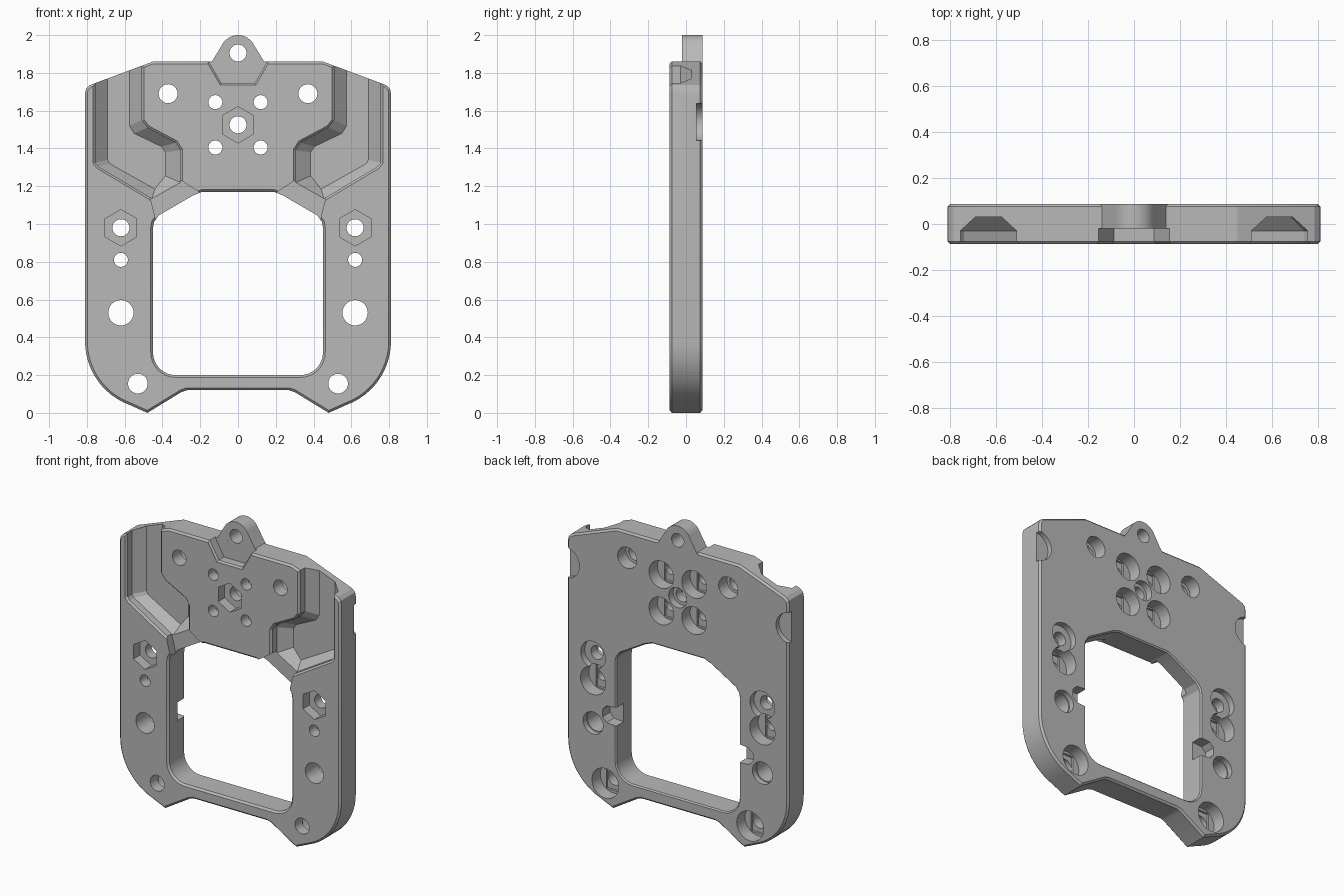
import bpy, bmesh, math
from mathutils import Vector

cube = bpy.data.objects.get("Cube")
if cube:
    bpy.data.objects.remove(cube, do_unlink=True)

FRONT, BACK = -0.087, 0.087
grey = bpy.data.materials.new("plain grey")
grey.use_nodes = True
grey.diffuse_color = (0.48, 0.48, 0.48, 1)
grey.node_tree.nodes["Principled BSDF"].inputs["Base Color"].default_value = (0.48, 0.48, 0.48, 1)


def loft(name, sections):
    """Solid through matching x-z outlines, each at its own y."""
    bm = bmesh.new()
    rings = [[bm.verts.new((x, y, z)) for x, z in pts] for y, pts in sections]
    for a, b in zip(rings, rings[1:]):
        for i in range(len(a)):
            j = (i + 1) % len(a)
            bm.faces.new((a[i], a[j], b[j], b[i]))
    bm.faces.new(rings[0])
    bm.faces.new(rings[-1])
    bmesh.ops.recalc_face_normals(bm, faces=bm.faces)
    mesh = bpy.data.meshes.new(name)
    bm.to_mesh(mesh)
    bm.free()
    mesh.materials.append(grey)
    obj = bpy.data.objects.new(name, mesh)
    bpy.context.collection.objects.link(obj)
    return obj


def both(half):
    """Complete a right-half outline with its mirror image."""
    return half + [(-x, z) for x, z in reversed(half)]


def flip(pts, s):
    return [(x * s, z) for x, z in pts]


def arc(cx, cz, r, a0, a1, n):
    angles = [math.radians(a0 + (a1 - a0) * i / n) for i in range(n + 1)]
    return [(cx + r * math.cos(a), cz + r * math.sin(a)) for a in angles]


def ring(x, z, r, n=40):
    return arc(x, z, r, 90, 450 - 360 / n, n - 1)


def grow(pts, d):
    """Offset a counter-clockwise outline outwards."""
    out = []
    for i, p in enumerate(pts):
        p, a, b = Vector(p), Vector(pts[i - 1]), Vector(pts[(i + 1) % len(pts)])
        u, v = (p - a).normalized(), (b - p).normalized()
        n1, n2 = Vector((u.y, -u.x)), Vector((v.y, -v.x))
        out.append(tuple(p + (n1 + n2) * d / (1 + n1.dot(n2))))
    return out


def apply(mod):
    bpy.context.view_layer.objects.active = plate
    bpy.ops.object.modifier_apply(modifier=mod.name)


def combine(tool, operation="DIFFERENCE"):
    mod = plate.modifiers.new("combine", "BOOLEAN")
    mod.operation, mod.solver, mod.object = operation, "EXACT", tool
    apply(mod)
    bpy.data.objects.remove(tool, do_unlink=True)


def cut(*sections):
    combine(loft("cutter", sections))


# Main plate with chamfered rims
outline = both([(0.27, 0.12), (0.30, 0.11), (0.48, 0.0)]
               + arc(0.45, 0.38, 0.36, -70, 0, 12)
               + [(0.81, 1.69), (0.805, 1.715), (0.785, 1.735), (0.45, 1.86)])
plate = loft("mounting_plate", [(FRONT, outline), (BACK, outline)])
bevel = plate.modifiers.new("rim", "BEVEL")
bevel.width, bevel.segments = 0.012, 1
bevel.limit_method, bevel.angle_limit = "ANGLE", math.radians(70)
apply(bevel)

# Top hanging tab and the recess in front of it
tab = both([(0.15, 1.78), (0.15, 1.845), (0.135, 1.865)]
           + arc(0, 1.905, 0.095, 28, 85, 6))
combine(loft("tab", [(-0.02, tab), (BACK, tab)]), "UNION")
recess = both([(0.088, 1.745), (0.16, 1.87), (0.16, 2.1)])
cut((-0.2, grow(recess, 0.01)), (-0.085, grow(recess, 0.01)), (-0.075, recess), (-0.0201, recess))

# Central window
window = both(arc(0.33, 0.32, 0.12, -90, 0, 8)
              + [(0.45, 0.98), (0.445, 1.01), (0.42, 1.045), (0.24, 1.15), (0.19, 1.17)])
wide = grow(window, 0.012)
cut((-0.2, wide), (FRONT, wide), (FRONT + 0.012, window),
    (BACK - 0.008, window), (BACK, grow(window, 0.008)), (0.2, grow(window, 0.008)))

# Sloped side pockets, channels to the window, rear edge notches
rim = [(0.51, 1.95), (0.51, 1.55), (0.48, 1.51), (0.33, 1.43), (0.305, 1.39),
       (0.305, 1.22), (0.455, 1.135), (0.74, 1.305), (0.755, 1.325), (0.755, 1.95)]
floor = [(0.575, 1.95), (0.575, 1.52), (0.55, 1.48), (0.405, 1.41), (0.385, 1.38),
         (0.385, 1.255), (0.44, 1.185), (0.68, 1.32), (0.69, 1.34), (0.69, 1.95)]
channel = [(0.33, 1.25), (0.2, 1.165), (0.2, 1.08), (0.43, 1.0), (0.465, 1.142)]
latch = [(0.40, 0.55), (0.52, 0.56), (0.55, 0.59), (0.55, 0.64), (0.52, 0.67), (0.40, 0.68)]
for s in (1, -1):
    lip = flip(grow(rim, 0.012), s)
    cut((-0.2, lip), (FRONT, lip), (FRONT + 0.012, flip(rim, s)),
        (-0.03, flip(rim, s)), (0.03, flip(floor, s)))
    cut((-0.2, flip(channel, s)), (-0.03, flip(channel, s)))
    cut((0.01, flip(latch, s)), (0.2, flip(latch, s)))
    cut((0.055, ring(0.82 * s, 1.54, 0.1)), (0.2, ring(0.82 * s, 1.54, 0.1)))

# Holes: x, z, bore radius, rear counterbore radius, counterbore floor
holes = [(0.37, 1.69, 0.05, 0.07, 0.0), (0.12, 1.645, 0.037, 0.09, 0.0),
         (0.12, 1.405, 0.037, 0.09, 0.0), (0.62, 0.98, 0.045, 0.09, 0.045),
         (0.62, 0.81, 0.037, 0.092, 0.0), (0.62, 0.53, 0.067, 0.073, 0.05),
         (0.53, 0.155, 0.052, 0.098, 0.0)]
holes += [(-h[0],) + h[1:] for h in holes]
holes += [(0, 1.525, 0.045, 0.066, 0.04), (0, 1.905, 0.045, 0, 0)]
for x, z, bore, head, depth in holes:
    cut((-0.3, ring(x, z, bore)), (0.3, ring(x, z, bore)))
    if head:
        cut((depth, ring(x, z, head)), (0.3, ring(x, z, head)))
    # Stepped slot in the floor of the deep counterbores
    if head > 0.08 and depth == 0:
        w = math.sqrt(head ** 2 - bore ** 2) * 0.97
        h = bore * 1.03
        slot = [(x - h, z - w), (x + h, z - w), (x + h, z + w), (x - h, z + w)]
        cut((-0.015, slot), (0.05, slot))

# Hexagonal nut seats on the front
for x, z in ((0, 1.525), (0.62, 0.98), (-0.62, 0.98)):
    cut((-0.3, ring(x, z, 0.096, 6)), (-0.02, ring(x, z, 0.096, 6)))

bpy.ops.object.select_all(action="DESELECT")
plate.select_set(True)
bpy.context.view_layer.objects.active = plate
bpy.ops.object.shade_smooth_by_angle(angle=math.radians(20))
